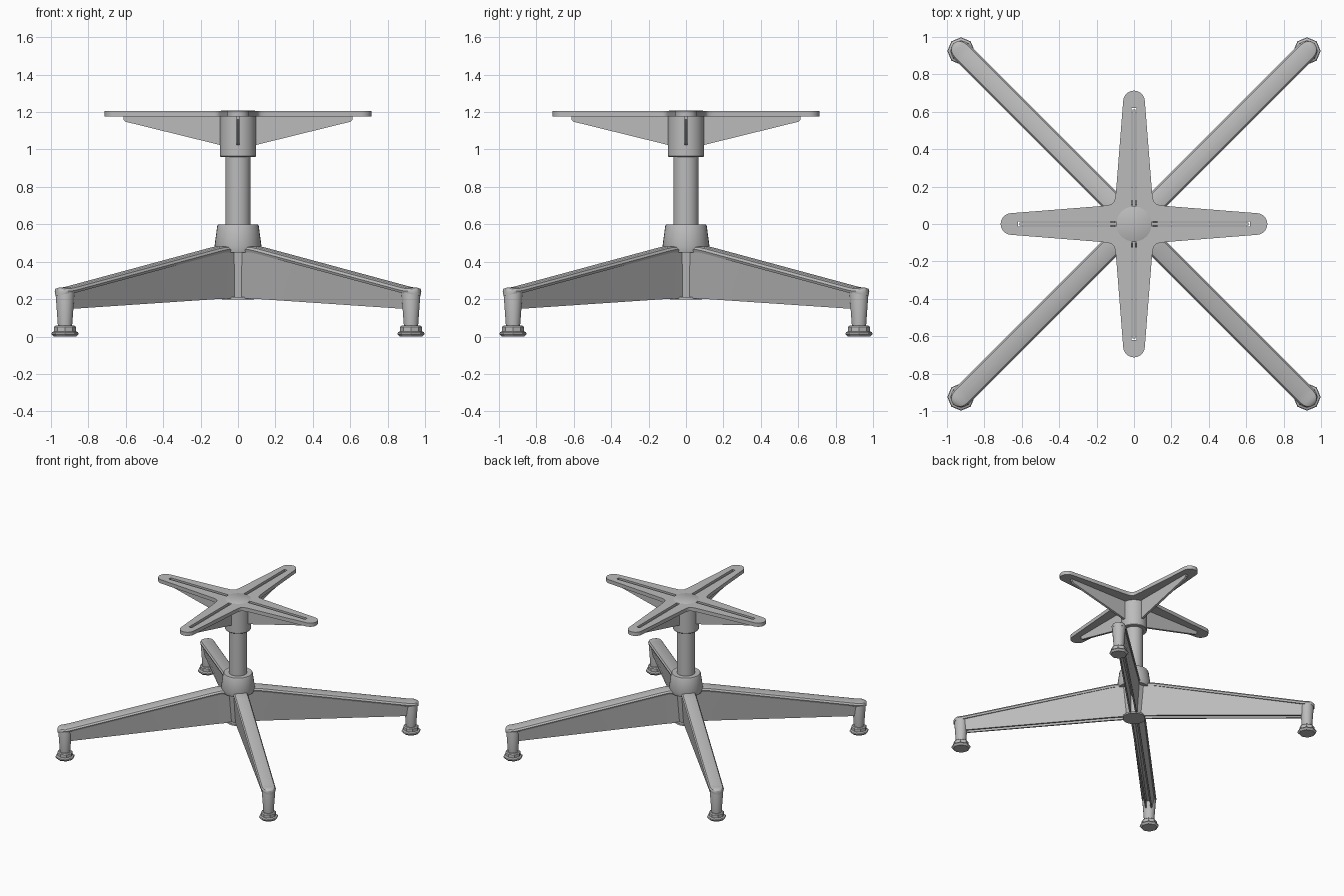
import bpy, bmesh, math
from mathutils import Matrix, Vector

if "Cube" in bpy.data.objects:
    bpy.data.objects.remove(bpy.data.objects["Cube"])

metal = bpy.data.materials.new("brushed grey metal")
metal.use_nodes = True
metal.diffuse_color = (0.5, 0.5, 0.5, 1)
metal.node_tree.nodes["Principled BSDF"].inputs["Base Color"].default_value = (0.5, 0.5, 0.5, 1)


def add_object(name, mesh, angle=35):
    obj = bpy.data.objects.new(name, mesh)
    bpy.context.collection.objects.link(obj)
    mesh.materials.clear()
    mesh.materials.append(metal)
    bpy.ops.object.select_all(action="DESELECT")
    obj.select_set(True)
    bpy.context.view_layer.objects.active = obj
    bpy.ops.object.shade_smooth_by_angle(angle=math.radians(angle))
    return obj


def loft(name, rings, angle=35):
    """Skin closed rings of points and cap both ends."""
    bm = bmesh.new()
    loops = [[bm.verts.new(p) for p in ring] for ring in rings]
    n = len(loops[0])
    for a, b in zip(loops, loops[1:]):
        for i in range(n):
            j = (i + 1) % n
            bm.faces.new((a[i], a[j], b[j], b[i]))
    bm.faces.new(loops[0][::-1])
    bm.faces.new(loops[-1])
    bmesh.ops.recalc_face_normals(bm, faces=bm.faces)
    mesh = bpy.data.meshes.new(name)
    bm.to_mesh(mesh)
    bm.free()
    return add_object(name, mesh, angle)


def turned(name, profile, sides=32, x=0, turn=0, angle=35):
    """Round part from (radius, height) pairs."""
    rings = []
    for r, z in profile:
        angles = [turn + math.tau * i / sides for i in range(sides)]
        rings.append([(x + r * math.cos(a), r * math.sin(a), z) for a in angles])
    return loft(name, rings, angle)


def repeat_around(obj, start):
    """Four copies a quarter turn apart sharing one mesh."""
    base = obj.name
    obj.rotation_euler.z = start
    for k in range(1, 4):
        copy = obj.copy()
        copy.name = f"{base}_{k + 1}"
        copy.rotation_euler.z = start + k * math.pi / 2
        bpy.context.collection.objects.link(copy)


# Column, hub and collar
turned("column", [(0.068, 0.55), (0.068, 1.0)])
turned("hub_cone", [(0.118, 0.45), (0.126, 0.48), (0.111, 0.59), (0.106, 0.6)])
turned("hub_core", [(0.062, 0.2), (0.095, 0.47)], sides=8, turn=math.pi / 8)
turned("hub_bottom_plate", [(0.085, 0.197), (0.085, 0.21)], sides=24)
turned("collar", [(0.094, 0.96), (0.097, 0.964), (0.097, 1.203), (0.09, 1.207)])

# Leg cap: rounded strip falling outward, with a round end over the post
FOOT = 1.308
stations = [(0.0, 0.482, 1), (0.14, 0.482, 1), (0.19, 0.474, 1), (FOOT - 0.03, 0.266, 1), (FOOT, 0.262, 1)]
for deg in (20, 40, 60, 75, 86):
    a = math.radians(deg)
    stations.append((FOOT + 0.056 * math.sin(a), 0.262 - 0.012 * math.sin(a) ** 4, math.cos(a)))
section = [(-0.05, -0.032), (-0.055, -0.018), (-0.046, -0.005), (-0.025, 0),
           (0.025, 0), (0.046, -0.005), (0.055, -0.018), (0.05, -0.032)]
cap = loft("leg_cap", [[(x, y * w, z + dz) for y, dz in section] for x, z, w in stations])
repeat_around(cap, math.pi / 4)

# Leg web: tapering channel open along its underside
web_rings = []
for x, top, low, w in [(0.02, 0.455, 0.205, 0.04), (0.19, 0.447, 0.2, 0.04), (FOOT - 0.03, 0.24, 0.148, 0.036)]:
    deep = low + 0.6 * (top - low)
    web_rings.append([(x, -w * 1.15, top), (x, -w * 0.7, low), (x, -w * 0.4, low), (x, -w * 0.4, deep),
                      (x, w * 0.4, deep), (x, w * 0.4, low), (x, w * 0.7, low), (x, w * 1.15, top)])
repeat_around(loft("leg_web", web_rings), math.pi / 4)

# Leg posts and octagonal glides
post = turned("leg_post", [(0.038, 0.05), (0.052, 0.24), (0.048, 0.255)], sides=20, x=FOOT)
repeat_around(post, math.pi / 4)
glide = turned("foot_glide", [(0.06, 0), (0.073, 0.014), (0.07, 0.022), (0.058, 0.028), (0.058, 0.052), (0.05, 0.058)],
               sides=8, x=FOOT, turn=math.pi / 4, angle=25)
repeat_around(glide, math.pi / 4)

# Four-armed top plate with a slot along each arm
side = [(0.112, 0.112), (0.125, 0.104), (0.15, 0.099), (0.2, 0.094), (0.655, 0.058)]
tip = [(0.655 + 0.058 * math.cos(math.radians(d)), 0.058 * math.sin(math.radians(d))) for d in range(-75, 76, 15)]
arm = [(x, -y) for x, y in side] + tip + side[:0:-1]
slot = [(0.09, -0.013), (0.62, -0.013), (0.62, 0.013), (0.09, 0.013)]
outline, holes = [], []
for k in range(4):
    turn = Matrix.Rotation(k * math.pi / 2, 2)
    outline += [turn @ Vector(p) for p in arm]
    holes.append([turn @ Vector(p) for p in slot])
curve = bpy.data.curves.new("top_plate_outline", "CURVE")
curve.dimensions, curve.fill_mode = "2D", "BOTH"
curve.extrude = 0.015
for points in [outline] + holes:
    spline = curve.splines.new("POLY")
    spline.points.add(len(points) - 1)
    for p, (x, y) in zip(spline.points, points):
        p.co = (x, y, 0, 1)
    spline.use_cyclic_u = True
helper = bpy.data.objects.new("plate_helper", curve)
bpy.context.collection.objects.link(helper)
bpy.context.view_layer.update()
plate_mesh = bpy.data.meshes.new_from_object(helper.evaluated_get(bpy.context.evaluated_depsgraph_get()))
bpy.data.objects.remove(helper)
plate = add_object("top_plate", plate_mesh)
plate.location.z = 1.19

# Thin triangular fins bracing the plate to the collar
fin_side = [(0.08, 1.02), (0.6, 1.148), (0.612, 1.16), (0.612, 1.19), (0.08, 1.19)]
fin = loft("plate_fin", [[(x, y, z) for x, z in fin_side] for y in (-0.009, 0.009)])
repeat_around(fin, 0)
